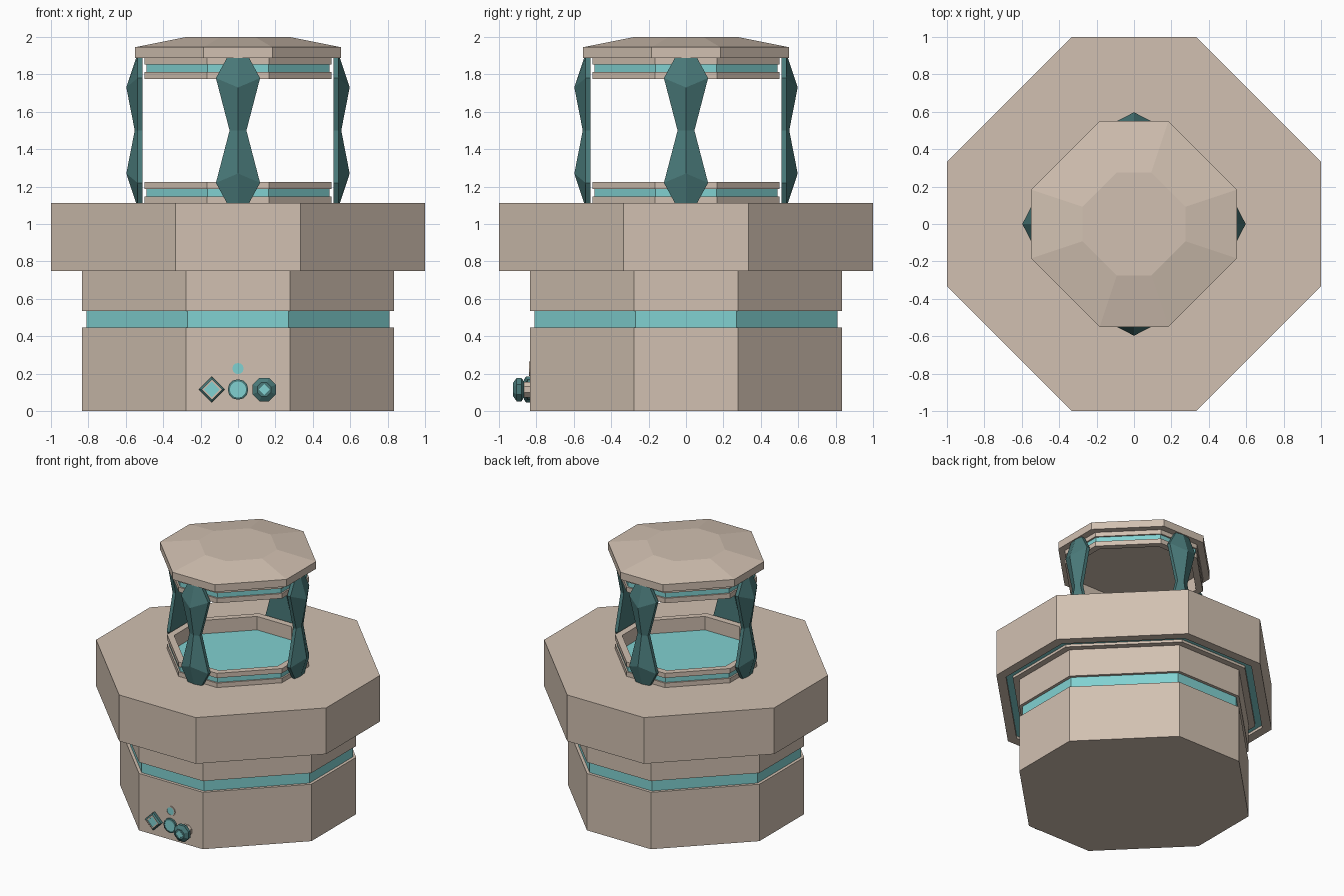
import bpy
import math

old = bpy.data.objects.get("Cube")
if old:
    bpy.data.objects.remove(old, do_unlink=True)


def material(name, colour):
    m = bpy.data.materials.new(name)
    m.use_nodes = True
    m.diffuse_color = (*colour, 1)
    m.node_tree.nodes["Principled BSDF"].inputs["Base Color"].default_value = (*colour, 1)
    return m


STONE, GLOW, DARK = 0, 1, 2
MATERIALS = [
    material("warm_stone", (0.64, 0.53, 0.44)),
    material("pale_teal", (0.22, 0.64, 0.64)),
    material("dark_teal", (0.068, 0.195, 0.195)),
]


def loft(name, rings, bands, closed=False, ends=(STONE, STONE)):
    """Skin a stack of equal point rings; one material per band and per end."""
    n = len(rings[0])
    verts = [p for ring in rings for p in ring]
    faces, mats = [], []
    count = len(rings) if closed else len(rings) - 1
    for k in range(count):
        a, b = k * n, (k + 1) % len(rings) * n
        for i in range(n):
            j = (i + 1) % n
            faces.append((a + i, a + j, b + j, b + i))
            mats.append(bands[k] if isinstance(bands, list) else bands)
    if not closed:
        faces.append(tuple(reversed(range(n))))
        faces.append(tuple(range(len(verts) - n, len(verts))))
        mats.extend(ends)
    mesh = bpy.data.meshes.new(name)
    mesh.from_pydata(verts, [], faces)
    for m in MATERIALS:
        mesh.materials.append(m)
    for poly, index in zip(mesh.polygons, mats):
        poly.material_index = index
    obj = bpy.data.objects.new(name, mesh)
    bpy.context.collection.objects.link(obj)
    return obj


def octagon(r, z):
    c = r / 3
    return [(r, -c, z), (r, c, z), (c, r, z), (-c, r, z),
            (-r, c, z), (-r, -c, z), (-c, -r, z), (c, -r, z)]


def tier(name, profile, bands, **options):
    return loft(name, [octagon(r, z) for r, z in profile], bands, **options)


# Pedestal with a recessed glowing band
tier("pedestal",
     [(0.833, 0), (0.833, 0.447), (0.81, 0.447), (0.81, 0.535), (0.833, 0.535), (0.833, 0.75)],
     [STONE, STONE, GLOW, STONE, STONE])

# Wide slab with a glowing groove on its underside
tier("wide_slab",
     [(0.83, 0.75), (0.88, 0.75), (0.88, 0.77), (0.93, 0.77), (0.93, 0.75), (1, 0.75), (1, 1.113)],
     [STONE, STONE, GLOW, STONE, STONE, STONE])

# Two hollow collars, each with a glowing groove
for name, z in (("lower_collar", 1.11), ("upper_collar", 1.776)):
    tier(name,
         [(0.45, z), (0.5, z), (0.5, z + 0.038), (0.488, z + 0.038),
          (0.488, z + 0.078), (0.5, z + 0.078), (0.5, z + 0.115), (0.45, z + 0.115)],
         [STONE, STONE, STONE, GLOW, STONE, STONE, STONE, STONE], closed=True)

tier("glowing_pool", [(0.452, 1.11), (0.452, 1.119)], GLOW, ends=(GLOW, GLOW))

# Faceted lid
tier("lid", [(0.55, 1.888), (0.55, 1.945), (0.275, 2.0)], STONE)


# Hourglass crystal pillars; each level: side z, half width, ridge z, ridge distance
LEVELS = [(1.113, 0.06, 1.113, 0.545), (1.22, 0.118, 1.27, 0.597),
          (1.5, 0.045, 1.5, 0.552),
          (1.78, 0.118, 1.73, 0.597), (1.887, 0.06, 1.887, 0.545)]
for k, side in enumerate(("front", "left", "back", "right")):
    rings = [[(0, -ridge, rz), (w, -0.537, z), (w, -0.51, z), (-w, -0.51, z), (-w, -0.537, z)]
             for z, w, rz, ridge in LEVELS]
    pillar = loft(side + "_pillar", rings, DARK, ends=(DARK, DARK))
    pillar.rotation_euler.z = k * math.pi / 2


# Front controls, turned about an axis that points forward
def control(name, x, z, sides, profile, bands, face, turn=0.0):
    rings = []
    for r, out in profile:
        angles = [turn + math.tau * i / sides for i in range(sides)]
        rings.append([(x + r * math.cos(a), -0.83 - out, z + r * math.sin(a)) for a in angles])
    return loft(name, rings, bands, ends=(STONE, face))


EIGHTH = math.pi / 8
control("diamond_button", -0.14, 0.115, 4,
        [(0.07, 0), (0.07, 0.025), (0.055, 0.035), (0.042, 0.035), (0.042, 0.03)],
        [DARK, DARK, STONE, GLOW], GLOW)
control("round_button", 0, 0.115, 12,
        [(0.055, 0), (0.055, 0.018), (0.044, 0.022), (0.044, 0.018)], DARK, GLOW)
control("indicator_lamp", 0, 0.227, 12,
        [(0.039, 0), (0.039, 0.01), (0.03, 0.01), (0.03, 0.007)], STONE, GLOW)
control("knob_stem", 0.14, 0.115, 8, [(0.045, 0), (0.045, 0.04)], STONE, STONE, EIGHTH)
control("knob", 0.14, 0.115, 8,
        [(0.045, 0.035), (0.068, 0.05), (0.068, 0.075), (0.04, 0.094)], DARK, DARK, EIGHTH)
control("knob_marker", 0.14, 0.115, 4, [(0.03, 0.09), (0.03, 0.096)], GLOW, GLOW)
